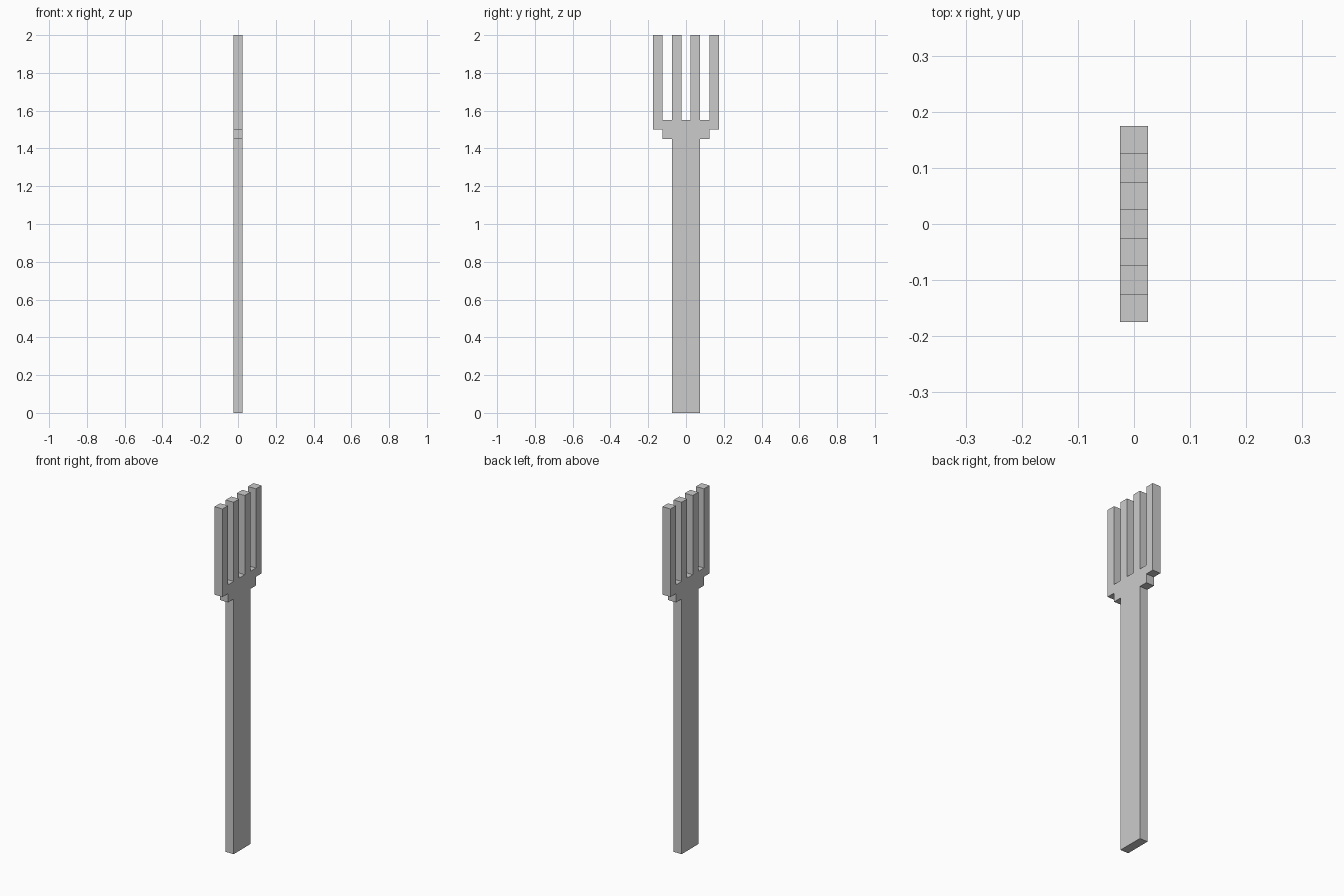
import bpy
import bmesh

if "Cube" in bpy.data.objects:
    bpy.data.objects.remove(bpy.data.objects["Cube"])

THICK = 0.05

# Right half of the fork outline (y, z), from the handle base up to the centre gap
half = [
    (0.075, 0.0), (0.075, 1.45),                                # handle
    (0.125, 1.45), (0.125, 1.5), (0.175, 1.5),                  # stepped shoulder
    (0.175, 2.0), (0.125, 2.0), (0.125, 1.55),                  # outer tine
    (0.075, 1.55), (0.075, 2.0), (0.025, 2.0), (0.025, 1.55),   # inner tine
]
outline = half + [(-y, z) for y, z in reversed(half)]

# Fork: mirrored outline extruded through its thickness
bm = bmesh.new()
face = bm.faces.new([bm.verts.new((-THICK / 2, y, z)) for y, z in outline])
result = bmesh.ops.extrude_face_region(bm, geom=[face], use_keep_orig=True)
moved = [v for v in result["geom"] if isinstance(v, bmesh.types.BMVert)]
bmesh.ops.translate(bm, verts=moved, vec=(THICK, 0, 0))
bmesh.ops.recalc_face_normals(bm, faces=bm.faces)

mesh = bpy.data.meshes.new("fork")
bm.to_mesh(mesh)
bm.free()
fork = bpy.data.objects.new("fork", mesh)
bpy.context.collection.objects.link(fork)
